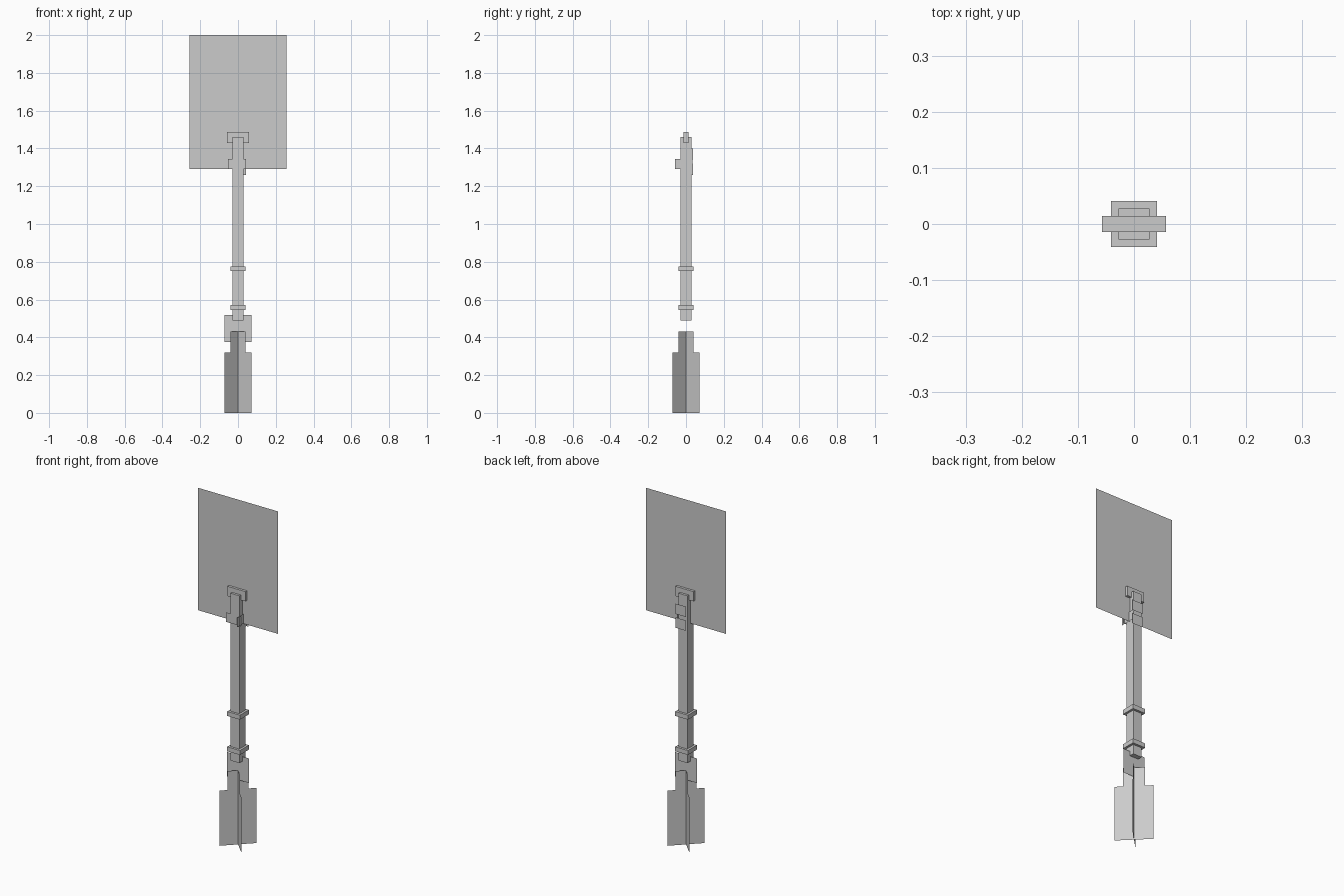
import bpy
import bmesh
from math import radians
from mathutils import Matrix, Vector

old = bpy.data.objects.get("Cube")
if old:
    bpy.data.objects.remove(old, do_unlink=True)

GREY = (0.6, 0.6, 0.6, 1.0)
grey = bpy.data.materials.new("plain grey")
grey.use_nodes = True
grey.diffuse_color = GREY
grey.node_tree.nodes["Principled BSDF"].inputs["Base Color"].default_value = GREY


def add_object(name, bm):
    mesh = bpy.data.meshes.new(name)
    bm.to_mesh(mesh)
    bm.free()
    mesh.materials.append(grey)
    obj = bpy.data.objects.new(name, mesh)
    bpy.context.collection.objects.link(obj)
    return obj


def box(name, half_x, half_y, z0, z1):
    bm = bmesh.new()
    bmesh.ops.create_cube(bm, size=1)
    bmesh.ops.scale(bm, vec=(2 * half_x, 2 * half_y, z1 - z0), verts=bm.verts)
    bmesh.ops.translate(bm, vec=(0, 0, (z0 + z1) / 2), verts=bm.verts)
    return add_object(name, bm)


def sheet(name, outline, angle=0, offset=(0, 0, 0)):
    """Flat upright face from (along, z) points, turned about z."""
    bm = bmesh.new()
    bm.faces.new([bm.verts.new((a, 0, z)) for a, z in outline])
    bm.transform(Matrix.Translation(Vector(offset)) @ Matrix.Rotation(radians(angle), 4, "Z"))
    return add_object(name, bm)


def rect(a0, a1, z0, z1):
    return [(a0, z0), (a1, z0), (a1, z1), (a0, z1)]


# Square shaft with its cross guard and two collars
box("shaft", 0.028, 0.028, 0.49, 1.46)
box("cross_guard", 0.057, 0.014, 1.43, 1.487)
for name, z in (("lower_collar", 0.545), ("upper_collar", 0.75)):
    box(name, 0.041, 0.041, z, z + 0.026)

# Broad flat panel at the top
sheet("head_panel", rect(-0.257, 0.257, 1.29, 2.0))

# Flat joining plate under the shaft
sheet("joining_plate", rect(-0.071, 0.071, 0.375, 0.517))

# Stepped tail fins crossing on the diagonals
wide, narrow = 0.1, 0.057
half = [(wide, 0), (wide, 0.32), (narrow, 0.32), (narrow, 0.43)]
tail = half + [(-a, z) for a, z in reversed(half)]
for name, angle in (("tail_fin_a", 45), ("tail_fin_b", -45)):
    sheet(name, tail, angle)

# Thin wrapping plates around the top of the shaft
sheet("front_wrap", rect(-0.053, 0.042, 1.29, 1.345), 0, (0, -0.034, 0))
sheet("side_wrap", rect(-0.057, 0.034, 1.29, 1.345), 90, (0.034, 0, 0))
for name, z in (("lower_back_wrap", 1.26), ("upper_back_wrap", 1.34)):
    sheet(name, rect(-0.026, 0.042, z, z + 0.06), 0, (0, 0.037, 0))
    sheet(name + "_edge", rect(0.02, 0.037, z, z + 0.06), 90, (0.028, 0, 0))
